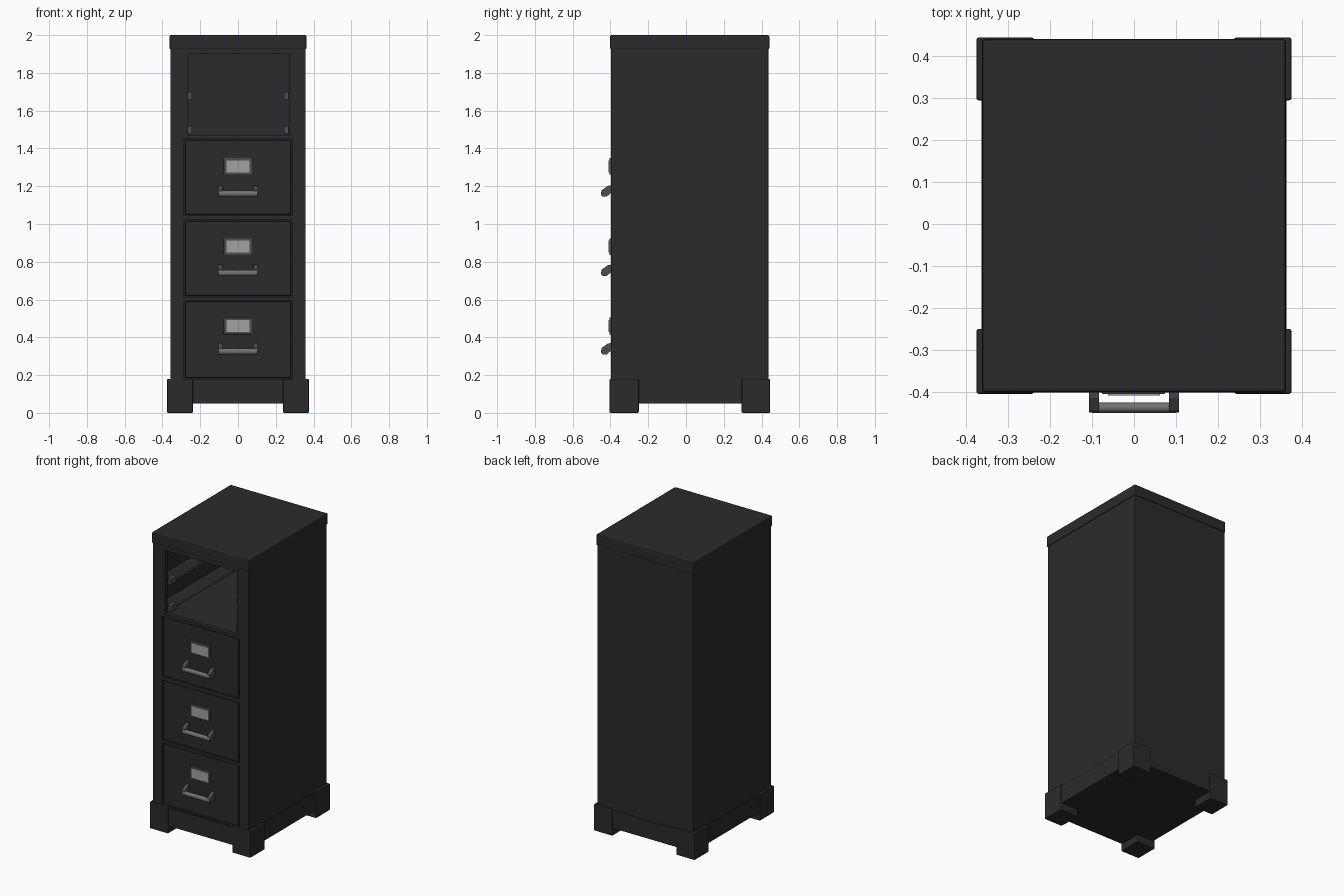
import bpy, bmesh, math

if "Cube" in bpy.data.objects:
    bpy.data.objects.remove(bpy.data.objects["Cube"])


def material(name, r, g, b):
    m = bpy.data.materials.new(name)
    m.diffuse_color = (r, g, b, 1)
    m.use_nodes = True
    m.node_tree.nodes["Principled BSDF"].inputs["Base Color"].default_value = m.diffuse_color
    return m


BLACK = material("black paint", 0.024, 0.024, 0.024)
STEEL = material("dull steel", 0.17, 0.17, 0.155)
FRAME = material("dark steel", 0.075, 0.075, 0.07)
CARD = material("label card", 0.36, 0.36, 0.34)


def add_mesh(name, bm, mat):
    bmesh.ops.recalc_face_normals(bm, faces=bm.faces)
    me = bpy.data.meshes.new(name)
    bm.to_mesh(me)
    bm.free()
    ob = bpy.data.objects.new(name, me)
    bpy.context.collection.objects.link(ob)
    me.materials.append(mat)
    return ob


def box(name, x, y, z, mat=BLACK, bevel=0.0):
    bm = bmesh.new()
    bmesh.ops.create_cube(bm, size=1)
    for v in bm.verts:
        v.co = [lo + (c + 0.5) * (hi - lo) for c, (lo, hi) in zip(v.co, (x, y, z))]
    if bevel:
        bmesh.ops.bevel(bm, geom=bm.edges[:], offset=bevel, segments=2,
                        profile=0.5, affect='EDGES')
    return add_mesh(name, bm, mat)


def prism(name, profile, x0, x1, mat):
    # (y, z) outline extruded along x
    bm = bmesh.new()
    f = bm.faces.new([bm.verts.new((x0, y, z)) for y, z in profile])
    ext = bmesh.ops.extrude_face_region(bm, geom=[f])
    for v in ext["geom"]:
        if isinstance(v, bmesh.types.BMVert):
            v.co.x = x1
    return add_mesh(name, bm, mat)


def cut(target, cutter):
    mod = target.modifiers.new("cut", 'BOOLEAN')
    mod.operation = 'DIFFERENCE'
    mod.solver = 'EXACT'
    mod.object = cutter
    cutter.hide_render = True
    bpy.context.view_layer.objects.active = target
    bpy.ops.object.modifier_apply(modifier=mod.name)
    bpy.data.objects.remove(cutter)


# Drawers: bottom, top, label centre height, handle height
DRAWERS = [(0.185, 0.59, 0.46, 0.33), (0.62, 1.015, 0.88, 0.745), (1.05, 1.445, 1.305, 1.165)]

# Cabinet body with open top bay and drawer recesses
body = box("cabinet_body", (-0.358, 0.358), (-0.397, 0.436), (0.05, 1.95), bevel=0.004)
cut(body, box("bay_cutter", (-0.335, 0.335), (-0.37, 0.41), (1.465, 1.915)))
cut(body, box("opening_cutter", (-0.265, 0.27), (-0.5, -0.36), (1.47, 1.90)))
for lo, hi, _, _ in DRAWERS:
    cut(body, box("recess_cutter", (-0.288, 0.288), (-0.5, -0.375), (lo - 0.006, hi + 0.006)))

# Top cap
box("top_cap", (-0.363, 0.363), (-0.402, 0.441), (1.925, 2.0), bevel=0.008)
cut(bpy.data.objects["top_cap"],
    box("cap_cutter", (-0.335, 0.335), (-0.37, 0.41), (1.8, 1.94)))

# Plinth and corner feet
box("plinth", (-0.364, 0.364), (-0.401, 0.44), (0.05, 0.172), bevel=0.003)
for sx, side in ((-1, "left"), (1, "right")):
    xs = sorted((sx * 0.238, sx * 0.376))
    box(f"front_{side}_foot", xs, (-0.405, -0.25), (0, 0.18), bevel=0.006)
    box(f"back_{side}_foot", xs, (0.295, 0.445), (0, 0.18), bevel=0.006)

    # Drawer slides in the open bay
    for i, z in enumerate((1.50, 1.68)):
        xr = sorted((sx * 0.25, sx * 0.34))
        box(f"{side}_slide_{i}", xr, (-0.35, 0.41), (z - 0.012, z + 0.012))
        xt = sorted((sx * 0.243, sx * 0.268))
        box(f"{side}_slide_tip_{i}", xt, (-0.365, -0.31), (z - 0.02, z + 0.02), FRAME)
        box(f"{side}_slide_runner_{i}", sorted((sx * 0.246, sx * 0.252)), (-0.31, 0.30),
            (z - 0.004, z + 0.012), FRAME)

# Drawer fronts with label holder and handle
for n, (lo, hi, zl, zh) in enumerate(DRAWERS):
    box(f"drawer_front_{n}", (-0.281, 0.281), (-0.398, -0.37), (lo, hi), bevel=0.006)
    box(f"label_frame_{n}", (-0.076, 0.074), (-0.406, -0.396), (zl - 0.044, zl + 0.044), FRAME, 0.003)
    box(f"label_card_{n}", (-0.062, 0.062), (-0.409, -0.402), (zl - 0.032, zl + 0.032), CARD)
    post = [(-0.396, 0.04), (-0.415, 0.036), (-0.446, 0.014), (-0.45, -0.004),
            (-0.442, -0.02), (-0.42, -0.02), (-0.396, 0.0)]
    for x0, x1, side in ((-0.107, -0.083, "left"), (0.083, 0.107, "right")):
        prism(f"handle_{side}_post_{n}", [(y, z + zh) for y, z in post], x0, x1, FRAME)
    bar = [(-0.438 + 0.0125 * math.cos(a * math.pi / 6), zh - 0.004 + 0.016 * math.sin(a * math.pi / 6))
           for a in range(12)]
    grip = prism(f"handle_bar_{n}", bar, -0.1, 0.1, STEEL)
    bpy.ops.object.select_all(action='DESELECT')
    grip.select_set(True)
    bpy.context.view_layer.objects.active = grip
    bpy.ops.object.shade_smooth_by_angle(angle=math.radians(40))
